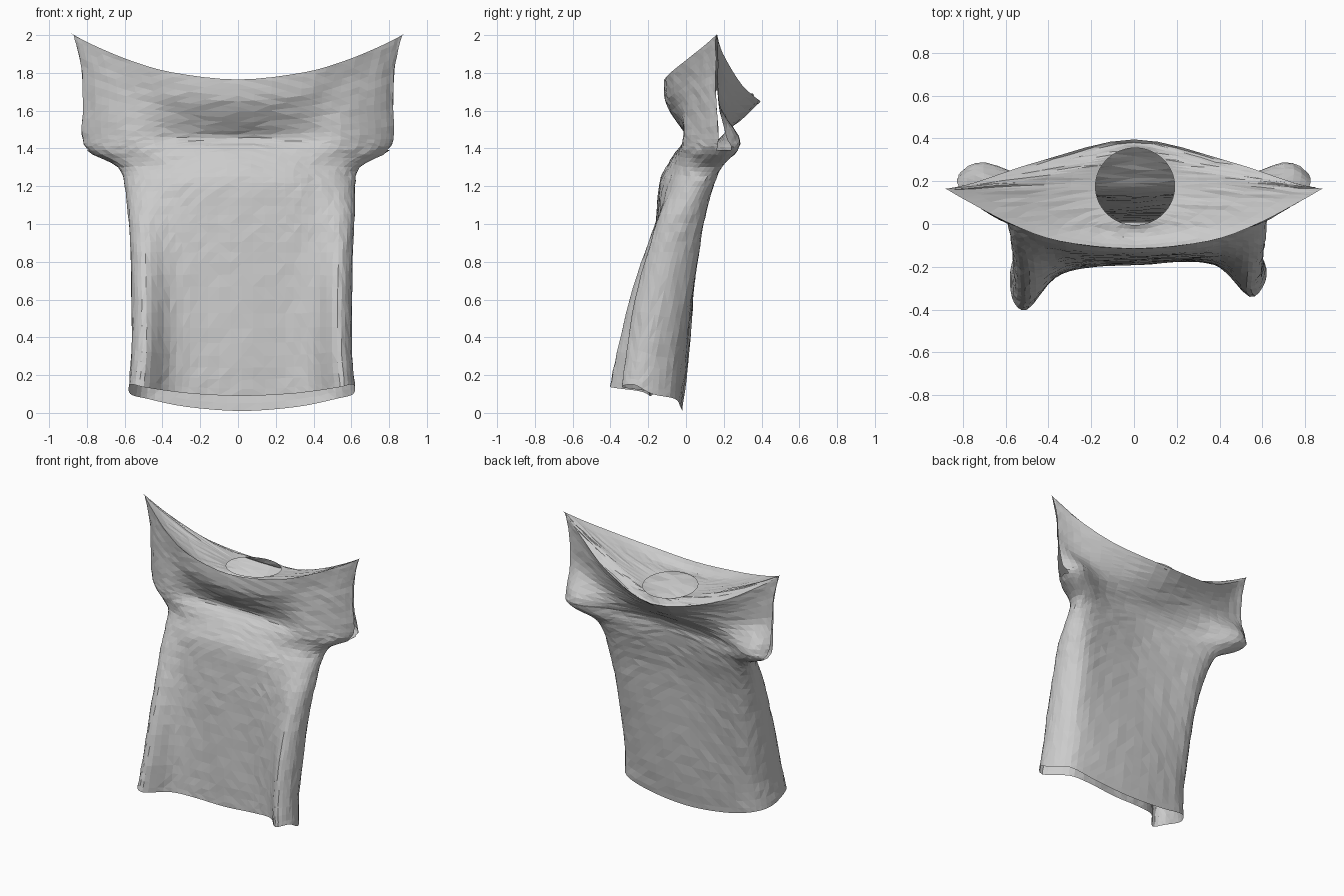
import bpy, bmesh, math, random
from mathutils import Vector

random.seed(4)
cube = bpy.data.objects.get("Cube")
if cube:
    bpy.data.objects.remove(cube)

# Cloth colour
cloth = bpy.data.materials.new("light_grey_cloth")
cloth.use_nodes = True
grey = (0.6, 0.6, 0.6, 1)
cloth.diffuse_color = grey
cloth.node_tree.nodes["Principled BSDF"].inputs["Base Color"].default_value = grey

# Width fractions from front centre, round the side, to back centre
FRACTIONS = (0, .4, .66, .88, 1, 1, .85, .5, 0)
SIDE = 4

# Each row: half width, heights (front, side front, side back, back),
# depth at each fraction
BODY = [
    (.59, (.09, .15, .1, .01), (-.19, -.19, -.23, -.37, -.31, -.18, -.06, -.03, -.02)),
    (.575, (.3, .33, .3, .25), (-.19, -.185, -.22, -.34, -.28, -.16, -.04, -.0, .01)),
    (.575, (.6, .6, .58, .55), (-.18, -.175, -.2, -.285, -.22, -.1, .01, .03, .035)),
    (.58, (.85, .85, .85, .82), (-.17, -.165, -.17, -.21, -.15, -.04, .06, .06, .05)),
    (.59, (1.05, 1.05, 1.05, 1.03), (-.155, -.15, -.14, -.14, -.08, .03, .1, .085, .07)),
    (.6, (1.22, 1.2, 1.2, 1.2), (-.14, -.13, -.1, -.06, .01, .1, .145, .125, .1)),
    (.63, (1.32, 1.3, 1.3, 1.32), (-.095, -.08, -.05, .0, .08, .17, .19, .15, .12)),
]
YOKE = [
    (.79, (1.4, 1.39, 1.39, 1.39), (-.04, -.035, -.02, .06, .16, .24, .27, .17, .135)),
    (.825, (1.455, 1.48, 1.47, 1.45), (.01, .0, -.01, .08, .17, .21, .28, .2, .175)),
    (.82, (1.54, 1.66, 1.64, 1.52), (-.05, -.03, -.005, .08, .16, .173, .19, .23, .255)),
    (.83, (1.65, 1.84, 1.84, 1.59), (-.11, -.075, .0, .085, .158, .168, .19, .265, .335)),
    (.87, (1.765, 2, 2, 1.65), (-.115, -.08, .0, .1, .16, .165, .195, .295, .395)),
]


def skew(p, front):
    """The lower part hangs slightly to the left, its right fold deeper."""
    x = p.x + .02 * min(1, max(0, (1.4 - p.z) / .4))
    y = p.y + .06 * p.x * min(1, max(0, 1.1 - p.z)) * front
    return Vector((x, y, p.z))


def ring(row):
    """Closed ring of control points, mirrored about the centre."""
    width, (front, side_front, side_back, back), depths = row
    half = []
    for i, (f, y) in enumerate(zip(FRACTIONS, depths)):
        mid, end = (front, side_front) if i <= SIDE else (back, side_back)
        half.append(Vector((f * width, y, mid + (end - mid) * f * f)))
    left = [skew(p, i <= SIDE) for i, p in enumerate(half)]
    right = [skew(Vector((-p.x, p.y, p.z)), i <= SIDE) for i, p in enumerate(half)]
    return left + right[-2:0:-1]


def spline(a, b, c, d, t):
    return b + (c - a) * t / 2 + (2 * a - 5 * b + 4 * c - d) * t * t / 2 \
        + (3 * b - a - 3 * c + d) * t ** 3 / 2


def refine_ring(pts, steps):
    n = len(pts)
    return [spline(*(pts[(i + k) % n] for k in (-1, 0, 1, 2)), s / steps)
            for i in range(n) for s in range(steps)]


def refine_rows(rows, steps):
    out, last = [], len(rows) - 1
    for i in range(last):
        near = [rows[min(max(i + k, 0), last)] for k in (-1, 0, 1, 2)]
        for s in range(steps):
            out.append([spline(*p, s / steps) for p in zip(*near)])
    return out + [rows[-1]]


# Shirt body and sleeves
STEPS, ROW_STEPS = 4, 4
rows = refine_rows([refine_ring(ring(r), STEPS) for r in BODY + YOKE], ROW_STEPS)
ridge = len(rows) - 1
count = len(rows[0])

# Sagging top between the front and back ridges, ending in the neck hole
neck = []
for i in range(count):
    a = math.tau * i / count - math.pi / 2
    neck.append(Vector((.005 + .185 * math.cos(a), .175 + .18 * math.sin(a),
                        1.705 - .015 * math.sin(a))))
CAP = 6
for j in range(1, CAP + 1):
    t = j / CAP
    sag = Vector((0, 0, -.12 * t * (1 - t)))
    rows.append([p.lerp(q, t) + sag for p, q in zip(rows[ridge], neck)])

# Slight crumple in the cloth
for j, row in enumerate(rows):
    for i, p in enumerate(row):
        if j not in (0, ridge, len(rows) - 1):
            row[i] = p + Vector(random.uniform(-.0025, .0025) for _ in range(3))

bm = bmesh.new()
verts = [[bm.verts.new(p) for p in row] for row in rows]
sleeve_start = len(BODY) * ROW_STEPS
openings = {SIDE * STEPS + s for s in range(STEPS)}
openings |= {count - 1 - i for i in openings}
for j in range(len(rows) - 1):
    for i in range(count):
        if sleeve_start <= j < ridge and i in openings:
            continue
        k = (i + 1) % count
        bm.faces.new((verts[j][i], verts[j][k], verts[j + 1][k], verts[j + 1][i]))
bmesh.ops.triangulate(bm, faces=bm.faces[:])

mesh = bpy.data.meshes.new("shirt")
bm.to_mesh(mesh)
bm.free()
mesh.materials.append(cloth)
shirt = bpy.data.objects.new("shirt", mesh)
bpy.context.collection.objects.link(shirt)
